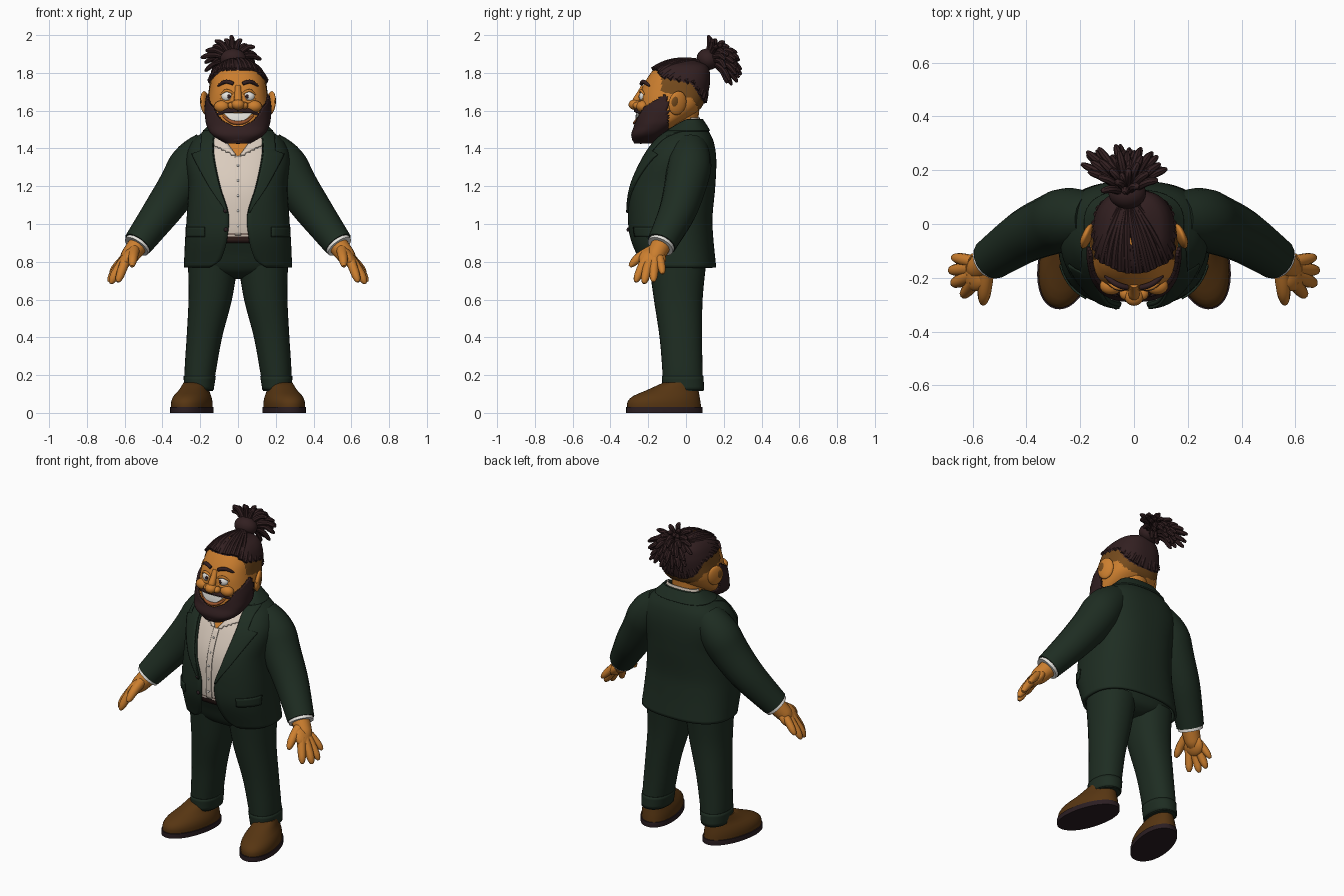
import bpy, bmesh, math, random
from mathutils import Vector, Matrix, Euler

if "Cube" in bpy.data.objects:
    bpy.data.objects.remove(bpy.data.objects["Cube"])
random.seed(4)
PI = math.pi
made = []

def material(name, *rgb):
    m = bpy.data.materials.new(name)
    m.use_nodes = True
    m.diffuse_color = (*rgb, 1)
    m.node_tree.nodes["Principled BSDF"].inputs["Base Color"].default_value = (*rgb, 1)
    return m

SUIT = material("dark green cloth", .013, .026, .016)
SHIRT = material("cream cotton", .70, .60, .51)
SKIN = material("warm skin", .60, .21, .028)
HAIR = material("dark brown hair", .032, .014, .015)
FADE = material("shaved hair", .18, .07, .012)
SHOE = material("brown leather", .095, .036, .006)
SOLE = material("dark sole", .024, .013, .016)
WHITE = material("white", .82, .80, .76)
BELT = material("belt leather", .04, .018, .015)
LIP = material("lip", .33, .09, .025)

def add(name, mesh, mat):
    mesh.materials.clear()
    mesh.materials.append(mat)
    ob = bpy.data.objects.new(name, mesh)
    bpy.context.collection.objects.link(ob)
    made.append(ob)
    return ob

def mirror(ob):
    """Copy a left part to the right side."""
    bm = bmesh.new()
    bm.from_mesh(ob.data)
    bm.transform(Matrix.Diagonal((-1, 1, 1, 1)))
    bmesh.ops.reverse_faces(bm, faces=bm.faces)
    me = bpy.data.meshes.new("mesh")
    bm.to_mesh(me)
    bm.free()
    new = add(ob.name.replace("left", "right"), me, ob.data.materials[0])
    for mod in ob.modifiers:
        new.modifiers.new("thickness", mod.type).thickness = mod.thickness

def sample(table, z):
    """Smooth interpolation of a table whose first column is height."""
    z = min(max(z, table[0][0]), table[-1][0])
    i = max(k for k in range(len(table) - 1) if table[k][0] <= z)
    a, b = table[i], table[i + 1]
    p, q = table[max(i - 1, 0)], table[min(i + 2, len(table) - 1)]
    h = b[0] - a[0]
    u = (z - a[0]) / h
    out = []
    for k in range(1, len(a)):
        m0 = (b[k] - p[k]) / (b[0] - p[0]) * h
        m1 = (q[k] - a[k]) / (q[0] - a[0]) * h
        out.append((2*u**3 - 3*u*u + 1)*a[k] + (u**3 - 2*u*u + u)*m0
                   + (3*u*u - 2*u**3)*b[k] + (u**3 - u*u)*m1)
    return out

def power(v, e):
    return math.copysign(abs(v) ** e, v)

def point(table, z, t, off=0, e=.8):
    """Point on a body surface; t runs round from the front towards the left."""
    cx, rx, yf, yb = sample(table, z)
    return Vector((cx + (rx + off) * power(math.sin(t), e),
                   (yf + yb) / 2 - ((yb - yf) / 2 + off) * power(math.cos(t), e), z))

def turn(table, z, x, e=.8):
    """Angle at which the surface reaches a given x on its front."""
    r = max(-1, min(1, x / sample(table, z)[1]))
    return math.asin(power(r, 1 / e))

def patch(name, table, mat, z0, z1, lo=None, hi=None, off=0, rows=24, cols=48,
          keep=None, cap=False, thick=0, e=.8):
    bm = bmesh.new()
    grid = []
    for i in range(rows + 1):
        z = z0 + (z1 - z0) * i / rows
        a, b = (lo(z), hi(z)) if lo else (-PI, PI)
        grid.append([bm.verts.new(point(table, z, a + (b - a) * j / cols, off, e))
                     for j in range(cols + 1)])
    for r, s in zip(grid, grid[1:]):
        for j in range(cols):
            f = (r[j], r[j + 1], s[j + 1], s[j])
            c = sum((v.co for v in f), Vector()) / 4
            if keep is None or keep(c):
                bm.faces.new(f)
    bmesh.ops.remove_doubles(bm, verts=bm.verts, dist=.0002)
    bmesh.ops.delete(bm, geom=[v for v in bm.verts if not v.link_faces], context='VERTS')
    if cap:
        bmesh.ops.holes_fill(bm, edges=[x for x in bm.edges if x.is_boundary], sides=0)
    me = bpy.data.meshes.new("mesh")
    bm.to_mesh(me)
    bm.free()
    ob = add(name, me, mat)
    if thick:
        ob.modifiers.new("thickness", 'SOLIDIFY').thickness = thick
    return ob

def tubes(name, paths, mat, res=3, round_end=True):
    """Tapered tubes; each path is a list of (x, y, z, radius)."""
    cu = bpy.data.curves.new("path", 'CURVE')
    cu.dimensions, cu.bevel_depth, cu.bevel_resolution = '3D', 1, res
    cu.use_fill_caps = True
    for path in paths:
        path = list(path)
        if round_end:
            a, b = Vector(path[-2][:3]), Vector(path[-1][:3])
            r = path[-1][3]
            path.append((*(b + (b - a).normalized() * r * .7), r * .4))
        sp = cu.splines.new('NURBS')
        sp.points.add(len(path) - 1)
        for p, c in zip(sp.points, path):
            p.co, p.radius = (*c[:3], 1), c[3]
        sp.order_u, sp.use_endpoint_u, sp.resolution_u = 3, True, 5
    tmp = bpy.data.objects.new("tmp", cu)
    me = bpy.data.meshes.new_from_object(tmp)
    bpy.data.objects.remove(tmp)
    return add(name, me, mat)

def ball(name, loc, size, mat, rot=(0, 0, 0)):
    bm = bmesh.new()
    bmesh.ops.create_uvsphere(bm, u_segments=24, v_segments=14, radius=1)
    bm.transform(Matrix.LocRotScale(Vector(loc), Euler(rot), Vector(size)))
    me = bpy.data.meshes.new("mesh")
    bm.to_mesh(me)
    bm.free()
    return add(name, me, mat)

# Body tables: height, centre x, half width, front y, back y
TORSO = [(.77, 0, .287, -.235, .16), (.92, 0, .28, -.295, .145), (1.03, 0, .272, -.308, .14),
         (1.2, 0, .262, -.296, .155), (1.35, 0, .275, -.235, .16), (1.44, 0, .24, -.175, .145),
         (1.5, 0, .17, -.11, .115), (1.555, 0, .115, -.03, .08)]
OPENING = [(.77, .15), (.8, .1), (.85, .075), (.92, .058), (1.05, .05), (1.2, .095), (1.38, .13),
           (1.47, .125), (1.555, .113)]
PELVIS = [(.71, 0, .05, -.1, .04), (.735, 0, .16, -.165, .085), (.77, 0, .24, -.198, .105),
          (.85, 0, .255, -.23, .12), (.96, 0, .25, -.277, .12)]
LEG = [(.115, .208, .074, -.12, .092), (.22, .2, .083, -.125, .088), (.4, .178, .094, -.14, .085),
       (.6, .147, .115, -.17, .088), (.78, .133, .131, -.195, .105)]
HEAD = [(1.425, 0, .05, -.26, -.18), (1.47, 0, .122, -.276, -.125), (1.52, 0, .152, -.262, -.05),
        (1.57, 0, .161, -.258, .03), (1.62, 0, .163, -.25, .08), (1.7, 0, .152, -.24, .11),
        (1.78, 0, .138, -.2, .118), (1.84, 0, .1, -.145, .1), (1.87, 0, .03, -.07, .03)]
gap = lambda z: turn(TORSO, z, sample(OPENING, z)[0])

# Suit jacket with lapels, collar and pocket flaps
patch("jacket", TORSO, SUIT, .77, 1.555, gap, lambda z: 2 * PI - gap(z), thick=.015, rows=48, cols=72)
lapel_width = lambda z: .01 + .105 * (z - 1.06) / .33 if z < 1.39 else .06
mirror(patch("left_lapel", TORSO, SUIT, 1.06, 1.5, gap,
             lambda z: turn(TORSO, z, sample(OPENING, z)[0] + lapel_width(z)),
             off=.01, cols=8, thick=.01))
patch("jacket_collar", TORSO, SUIT, 1.495, 1.555, gap, lambda z: 2 * PI - gap(z), off=.01, thick=.01)
mirror(patch("left_pocket_flap", TORSO, SUIT, .93, .985, lambda z: turn(TORSO, z, .175),
             lambda z: turn(TORSO, z, .27), off=.007, rows=4, cols=8, thick=.007))
for z in (.97, 1.07):
    x = .012 + sample(OPENING, z)[0]
    ball("jacket_button", point(TORSO, z, turn(TORSO, z, -x), .004), (.011, .008, .011), SOLE)

# Shirt, collar, open neck and belt
patch("shirt", TORSO, SHIRT, .935, 1.5, off=-.02, cap=True)
patch("shirt_placket", TORSO, SHIRT, .94, 1.36, lambda z: -turn(TORSO, z, .018),
      lambda z: turn(TORSO, z, .018), off=-.013, cols=4, thick=.007)
neckline = lambda z: turn(TORSO, z, .006 + .75 * (z - 1.36))
patch("open_neck", TORSO, SKIN, 1.36, 1.48, lambda z: -neckline(z), neckline, off=-.016, cols=8)
patch("shirt_collar", TORSO, SHIRT, 1.36, 1.565, neckline, lambda z: 2 * PI - neckline(z),
      off=-.007, thick=.008, rows=36, cols=96, keep=lambda c: c.z > 1.355 + .5 * abs(c.x))
for i in range(5):
    z = .99 + i * .08
    ball("shirt_button", point(TORSO, z, 0, -.011), (.006, .004, .006), WHITE)
patch("belt", PELVIS, BELT, .9, .95, off=.01, rows=3, thick=.01)
tubes("neck", [[(0, -.04, 1.36, .105), (0, -.04, 1.48, .1), (0, -.03, 1.62, .1)]], SKIN, 6, False)

# Trousers
patch("trouser_seat", PELVIS, SUIT, .71, .95, cap=True)
mirror(patch("left_trouser_leg", LEG, SUIT, .115, .78, cap=True, cols=32, e=.9))
mirror(patch("left_trouser_cuff", LEG, SUIT, .12, .195, off=.004, rows=4, cols=32, thick=.004, e=.9))

# Shoes, turned outwards
UPPER = [(.02, 0, .1, -.205, .195), (.06, 0, .1, -.203, .19), (.09, 0, .091, -.172, .185),
         (.12, 0, .074, -.1, .18), (.16, 0, .062, -.01, .17)]
for name, mat, z0, z1, off in (("left_shoe", SHOE, .02, .16, 0), ("left_sole", SOLE, 0, .03, .006)):
    shoe = patch(name, UPPER, mat, z0, z1, off=off, rows=10, cols=40, cap=True, e=.95)
    shoe.data.transform(Matrix.Translation((.243, -.11, 0)) @ Matrix.Rotation(.24, 4, 'Z'))
    mirror(shoe)

# Sleeves, cuffs and hands
mirror(tubes("left_sleeve", [[(.16, .02, 1.4, .095), (.24, .025, 1.335, .12), (.3, 0, 1.215, .113),
                              (.39, -.035, 1.085, .102), (.46, -.08, .99, .09),
                              (.53, -.13, .895, .079)]], SUIT, 6, False))
mirror(tubes("left_shirt_cuff", [[(.51, -.115, .92, .07), (.53, -.13, .892, .073),
                                  (.538, -.136, .881, .073)]], WHITE, 6, False))
mirror(tubes("left_wrist", [[(.52, -.125, .9, .055), (.555, -.15, .855, .052),
                             (.59, -.17, .81, .045)]], SKIN, 5))
mirror(ball("left_palm", (.588, -.178, .815), (.034, .072, .07), SKIN, (.25, -.6, 0)))
mirror(tubes("left_fingers", [
    [(.55, -.18, .86, .03), (.555, -.245, .83, .027), (.56, -.288, .785, .02)],
    [(.59, -.21, .82, .027), (.615, -.242, .755, .025), (.632, -.262, .705, .02)],
    [(.6, -.19, .81, .027), (.645, -.21, .745, .026), (.668, -.22, .697, .02)],
    [(.605, -.165, .81, .026), (.65, -.17, .75, .025), (.678, -.172, .705, .019)],
    [(.6, -.14, .82, .024), (.64, -.13, .78, .023), (.668, -.125, .745, .017)]], SKIN))

# Head with shaved sides, hair cap and beard
def hairline(y):
    return 1.815 - 2 * min(max(y + .15, 0), .02) - .2 * max(y + .13, 0) - 1.4 * max(y - .03, 0)

def in_beard(c):
    face = (c.x / .14) ** 2 + ((c.z - 1.665) / .145) ** 2
    return c.y < -.095 and face > 1 and c.z < 1.685 - .6 * abs(c.y + .115)

patch("head", HEAD, SKIN, 1.425, 1.87, rows=40, cols=64, cap=True)
patch("shaved_sides", HEAD, FADE, 1.56, 1.85, off=.004, rows=50, cols=96,
      keep=lambda c: c.z > hairline(c.y) - .075 and c.y > -.13)
patch("hair_cap", HEAD, HAIR, 1.56, 1.87, off=.009, rows=56, cols=96,
      keep=lambda c: c.z > hairline(c.y))
patch("beard", HEAD, HAIR, 1.425, 1.69, off=.014, rows=56, cols=110, keep=in_beard, thick=.014)
ball("beard_chin", (0, -.215, 1.462), (.09, .072, .034), HAIR, (.25, 0, 0))

# Face
mirror(ball("left_ear", (.174, -.045, 1.64), (.018, .05, .064), SKIN, (-.15, .12, .4)))
mirror(ball("left_ear_hollow", (.187, -.055, 1.645), (.011, .026, .036), FADE, (-.15, .12, .4)))
mirror(ball("left_eye", (.055, -.222, 1.675), (.034, .026, .03), WHITE))
mirror(ball("left_iris", (.048, -.245, 1.675), (.01, .006, .011), HAIR))
mirror(tubes("left_eyelids", [
    [(.02, -.236, 1.685, .006), (.055, -.244, 1.716, .009), (.092, -.222, 1.687, .006)],
    [(.02, -.238, 1.66, .006), (.055, -.246, 1.638, .009), (.092, -.224, 1.66, .006)]], SKIN))
mirror(tubes("left_eyebrow", [[(.025, -.236, 1.742, .01), (.06, -.23, 1.762, .012),
                               (.105, -.195, 1.732, .007)]], HAIR))
mirror(ball("left_cheek", (.085, -.23, 1.622), (.042, .033, .032), SKIN))
ball("nose", (0, -.27, 1.632), (.035, .034, .028), SKIN)
mirror(ball("left_nostril", (.033, -.258, 1.627), (.021, .024, .019), SKIN))
tubes("nose_bridge", [[(0, -.222, 1.73, .016), (0, -.242, 1.69, .018), (0, -.268, 1.645, .024)]], SKIN)
mirror(tubes("left_moustache", [[(0, -.266, 1.6, .01), (.05, -.258, 1.602, .014),
                                 (.1, -.222, 1.585, .015), (.125, -.2, 1.54, .013)]], HAIR))
smile = lambda z: turn(HEAD, z, .012 + .06 * math.sqrt(max(0, (z - 1.545) / .042)))
patch("teeth", HEAD, WHITE, 1.545, 1.587, lambda z: -smile(z), smile, off=.009, rows=10, cols=16, thick=.009)
tubes("lower_lip", [[(-.08, -.245, 1.572, .005), (-.045, -.266, 1.542, .009), (0, -.272, 1.533, .011),
                     (.045, -.266, 1.542, .009), (.08, -.245, 1.572, .005)]], LIP)

# Locks combed back over the head to the tie
centre, tie = Vector((0, -.04, 1.68)), Vector((-.025, .115, 1.872))
combed = []
for i in range(30):
    t = 2 * PI * (i + .5) / 30
    z = 1.8
    for _ in range(12):
        z = .5 * z + .5 * max(1.6, hairline(point(HEAD, z, t).y))
    start = point(HEAD, z, t, .003) - centre
    end = tie - centre
    path = []
    for k in range(7):
        f = k / 6
        d = start.lerp(end, f).normalized()
        d *= start.length * (1 - f) + (end.length - .02) * f - .022 * math.sin(PI * f)
        path.append((*(centre + d), .016 - .003 * f))
    combed.append(path)
tubes("combed_locks", combed, HAIR, 2)
ball("hair_knot", tie, (.07, .06, .055), HAIR, (-.6, 0, 0))

# Loose locks fanning out behind the tie
loose = []
for i in range(56):
    a, r = i * 2.4, math.sqrt((i + .5) / 56)
    up = math.sin(a)
    tip = Vector((-.04 + .155 * r * math.cos(a), .295 - .05 * r * r + random.uniform(-.05, .01),
                  1.868 + (.125 if up > 0 else .135) * r * up))
    tip.y -= .1 * r * max(up, 0)
    mid = tie.lerp(tip, .6) + Vector((0, .012, .04 - .015 * r))
    root = tie + (tip - tie) * .1
    loose.append([(*root, .014), (*mid, .0155), (*tip, .0135)])
tubes("loose_locks", loose, HAIR, 2)

# Smooth shading with sharp edges kept
bpy.ops.object.select_all(action='DESELECT')
for ob in made:
    ob.select_set(True)
bpy.context.view_layer.objects.active = made[0]
bpy.ops.object.shade_smooth_by_angle(angle=math.radians(40))
